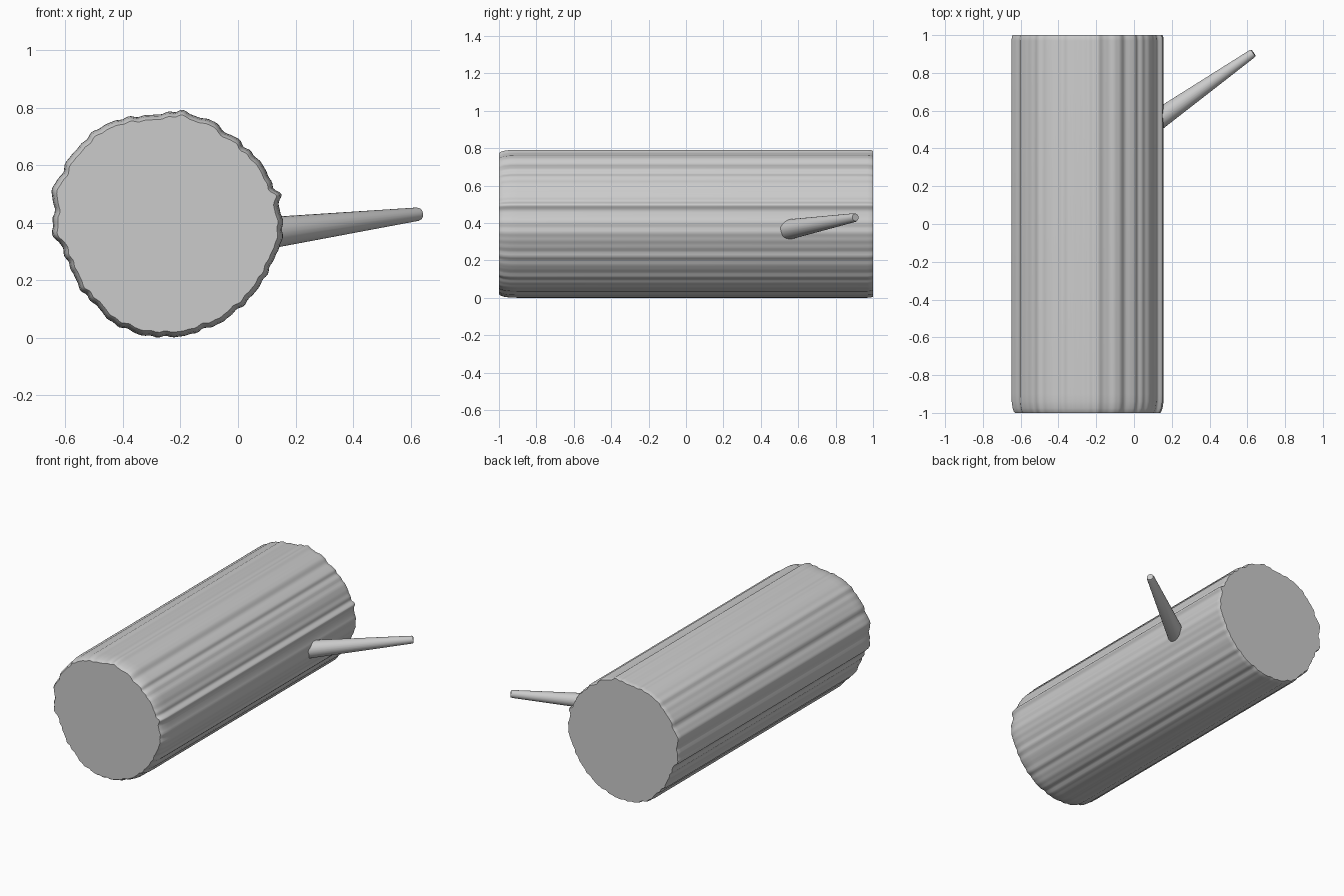
import bpy, bmesh, math
from mathutils import Vector

if "Cube" in bpy.data.objects:
    bpy.data.objects.remove(bpy.data.objects["Cube"])

CX, CZ = -0.247, 0.396

# Bark outline seen from the front, in hundredths (x, z), clockwise from the top
OUTLINE = [(-19.4, 79), (-15.6, 77.4), (-11.5, 76), (-8, 75.3), (-5.6, 72.2), (0, 69.1),
           (2.4, 66.3), (6.9, 62.2), (10.4, 56.9), (12.2, 52.4), (14.9, 50), (14.2, 46.5),
           (15.6, 39.6), (14.9, 32.6), (12.8, 28.1), (10.1, 22.2), (6.6, 16.7), (1.7, 11.1),
           (-2.1, 8.3), (-5.6, 5.2), (-11.5, 3.1), (-18.4, 0.6), (-26, 0.3), (-33.3, 0.8),
           (-38.2, 2.8), (-43.8, 5.2), (-48.6, 10.4), (-52.4, 14.2), (-54.9, 17), (-57.3, 22.2),
           (-59.7, 27.4), (-61.8, 32.6), (-64.6, 36.1), (-63.9, 44.8), (-64.8, 51.7),
           (-61.8, 55.9), (-59, 62.2), (-54.9, 66.7), (-50.7, 71.2), (-45.5, 74.3),
           (-39.2, 76.4), (-33.3, 77.1), (-27, 77.8), (-22, 78.7)]


def bark_points():
    """Smooth closed curve through the outline, with fine ridges added."""
    n, steps, out = len(OUTLINE), 6, []
    for i in range(n):
        a, b, c, d = (Vector(OUTLINE[(i + k - 1) % n]) / 100 for k in range(4))
        for s in range(steps):
            t = s / steps
            p = 0.5 * (2 * b + (c - a) * t + (2 * a - 5 * b + 4 * c - d) * t * t
                       + (3 * b - a - 3 * c + d) * t ** 3)
            v = p - Vector((CX, CZ))
            ang = math.atan2(v.y, v.x)
            r = v.length + 0.002 * math.sin(37 * ang) + 0.0015 * math.sin(53 * ang + 1)
            out.append((math.cos(ang) * r, math.sin(ang) * r))
    return out


def loft(name, rings):
    """Skin a list of rings and close both ends with flat caps."""
    bm = bmesh.new()
    loops = [[bm.verts.new(p) for p in ring] for ring in rings]
    for a, b in zip(loops, loops[1:]):
        for i in range(len(a)):
            j = (i + 1) % len(a)
            bm.faces.new((a[i], a[j], b[j], b[i]))
    bm.faces.new(loops[0])
    bm.faces.new(loops[-1])
    bmesh.ops.recalc_face_normals(bm, faces=bm.faces)
    me = bpy.data.meshes.new(name)
    bm.to_mesh(me)
    bm.free()
    ob = bpy.data.objects.new(name, me)
    bpy.context.collection.objects.link(ob)
    bpy.ops.object.select_all(action='DESELECT')
    ob.select_set(True)
    bpy.context.view_layer.objects.active = ob
    bpy.ops.object.shade_smooth_by_angle(angle=math.radians(40))
    return ob


# Trunk: worn front rim, nearly square back rim (y, scale)
bark = bark_points()
stations = [(-1, 0.955), (-0.992, 0.97), (-0.975, 0.985), (-0.94, 0.998), (-0.9, 1),
            (0.97, 1), (0.99, 0.995), (1, 0.985)]
loft("log_trunk", [[(CX + x * s, y, CZ + z * s) for x, z in bark] for y, s in stations])

# Branch stub: slim tapered cone growing out of the trunk's right side
start, tip = Vector((0.06, 0.505, 0.358)), Vector((0.632, 0.906, 0.43))
turn = (tip - start).to_track_quat('Z', 'Y')
rings = []
for t, r in [(0, 0.058), (0.985, 0.0235), (1, 0.020)]:
    c = start.lerp(tip, t)
    rings.append([c + turn @ Vector((r * math.cos(a), r * math.sin(a), 0))
                  for a in (2 * math.pi * k / 24 for k in range(24))])
loft("branch_stub", rings)
